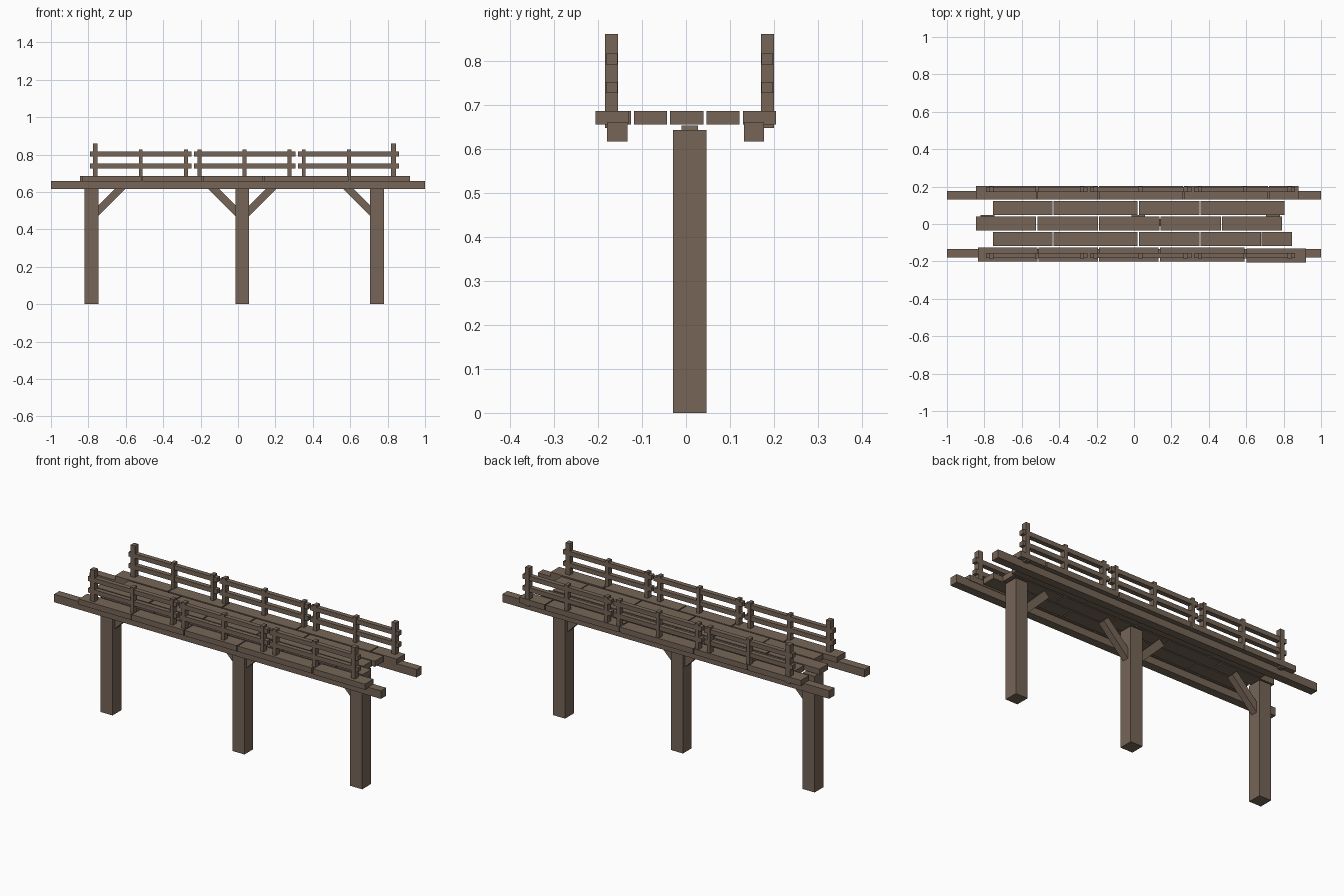
import bpy, bmesh, math
from mathutils import Matrix, Vector

wood = bpy.data.materials.new("weathered_wood")
wood.diffuse_color = (0.18, 0.13, 0.095, 1)


def boxes(name, items):
    """One object from boxes given as (x0, x1, y0, y1, z0, z1[, pitch])."""
    bm = bmesh.new()
    for b in items:
        x0, x1, y0, y1, z0, z1 = b[:6]
        pitch = b[6] if len(b) > 6 else 0
        m = (Matrix.Translation(Vector(((x0 + x1) / 2, (y0 + y1) / 2, (z0 + z1) / 2)))
             @ Matrix.Rotation(pitch, 4, 'Y')
             @ Matrix.Diagonal((x1 - x0, y1 - y0, z1 - z0, 1)))
        bmesh.ops.create_cube(bm, size=1, matrix=m)
    me = bpy.data.meshes.new(name)
    bm.to_mesh(me)
    bm.free()
    me.materials.append(wood)
    ob = bpy.data.objects.new(name, me)
    bpy.context.collection.objects.link(ob)
    return ob


# support posts
posts = [(-0.82, -0.747), (-0.014, 0.06), (0.707, 0.78)]
for i, (a, b) in enumerate(posts):
    boxes(f"support_post_{i + 1}", [(a, b, -0.029, 0.047, 0, 0.642)])

# diagonal braces: (post face x, direction)
for i, (x, d) in enumerate([(-0.747, 1), (-0.014, -1), (0.06, 1), (0.707, -1)]):
    cx, cz, half, t = x + d * 0.06, 0.56, 0.111, 0.0205
    boxes(f"brace_{i + 1}", [(cx - half, cx + half, -0.010, 0.027,
                              cz - t, cz + t, -d * math.radians(45))])

# long side beams
boxes("front_beam", [(-1, 1, -0.179, -0.133, 0.616, 0.66)])
boxes("back_beam", [(-1, 1, 0.132, 0.177, 0.616, 0.66)])

# deck planks: row y range, then x ranges
rows = [
    ((-0.2, -0.125), [(-0.835, -0.515), (-0.51, -0.193), (-0.188, 0.132), (0.138, 0.59)]),
    ((-0.205, -0.13), [(0.602, 0.92)]),
    ((-0.118, -0.043), [(-0.755, -0.435), (-0.43, 0.02), (0.026, 0.35), (0.356, 0.678), (0.683, 0.845)]),
    ((-0.036, 0.04), [(-0.845, -0.523), (-0.516, -0.193), (-0.187, 0.136), (0.141, 0.464), (0.47, 0.79)]),
    ((0.047, 0.122), [(-0.755, -0.435), (-0.43, 0.02), (0.026, 0.35), (0.356, 0.805)]),
    ((0.13, 0.204), [(-0.845, -0.522), (-0.516, -0.193), (-0.187, 0.262), (0.268, 0.716), (0.722, 0.88)]),
]
for i, (y, xs) in enumerate(rows):
    boxes(f"plank_row_{i + 1}", [(a, b, y[0], y[1], 0.655, 0.686) for a, b in xs])

# railings: three panels per side with tall end posts
for side, yc in (("front", -0.169), ("back", 0.185)):
    rails, small = [], []
    for x in (-0.79, -0.234, 0.32):
        for z in (0.727, 0.791):
            rails.append((x, x + 0.541, yc - 0.013, yc + 0.013, z, z + 0.025))
    for x in (-0.52, -0.278, -0.206, 0.035, 0.275, 0.351, 0.593):
        small.append((x - 0.01, x + 0.01, yc - 0.015, yc + 0.015, 0.66, 0.828))
    tall = [(x - 0.013, x + 0.013, yc - 0.015, yc + 0.015, 0.647, 0.86)
            for x in (-0.763, 0.832)]
    boxes(f"{side}_rails", rails)
    boxes(f"{side}_railing_posts", small)
    boxes(f"{side}_end_posts", tall)
